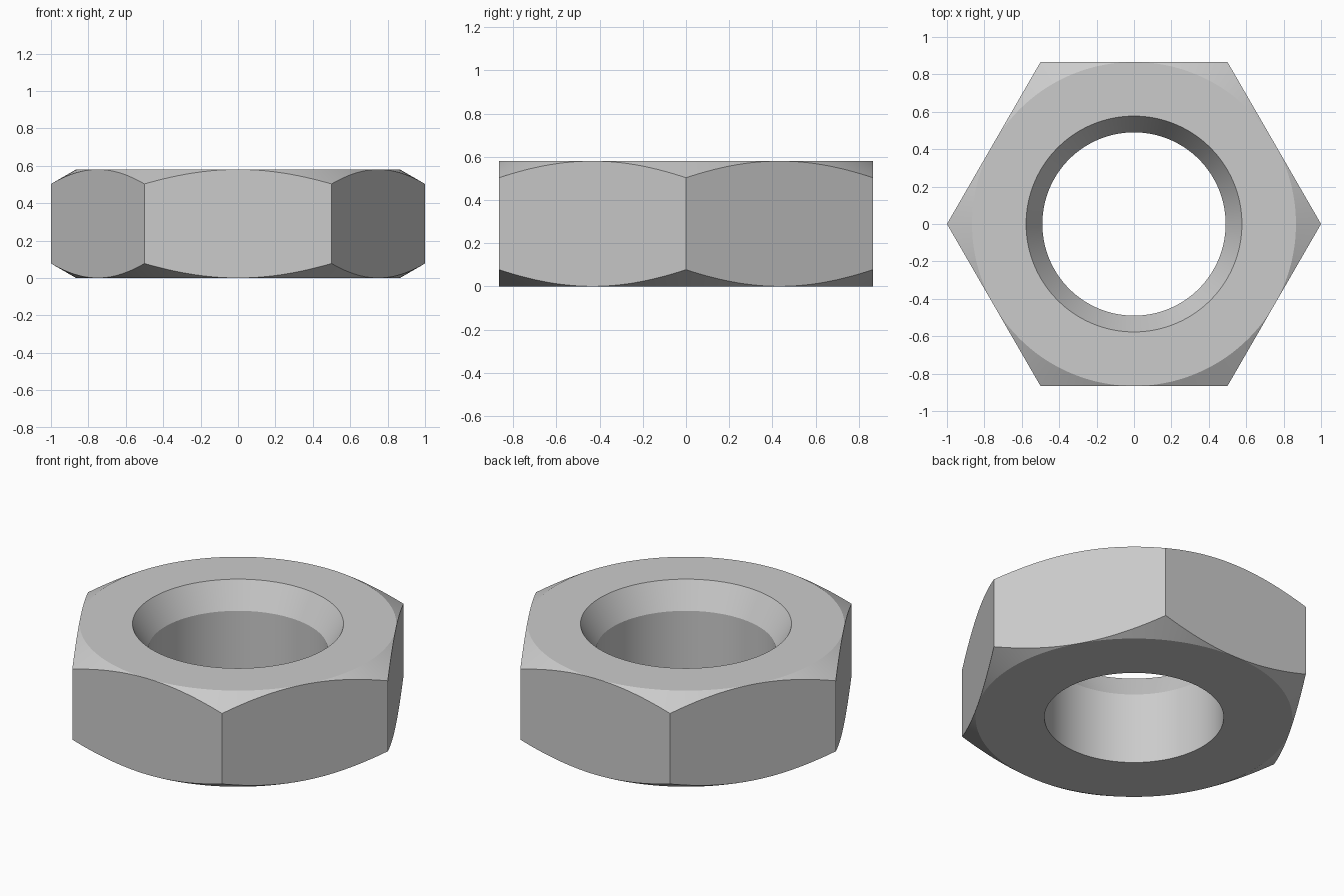
import bpy
import bmesh
from math import cos, sin, tan, pi, radians

cube = bpy.data.objects.get("Cube")
if cube:
    bpy.data.objects.remove(cube, do_unlink=True)

SEGMENTS = 192
HEIGHT = 0.58
FLAT = cos(pi / 6)          # centre to the middle of each flat
BORE, MOUTH = 0.49, 0.577   # hole radius, countersink rim radius
SLOPE = tan(radians(30))
SINK = (MOUTH - BORE) / SLOPE

steel = bpy.data.materials.new("plain steel grey")
steel.use_nodes = True
colour = (0.6, 0.6, 0.6, 1)
steel.diffuse_color = colour
steel.node_tree.nodes["Principled BSDF"].inputs["Base Color"].default_value = colour


def section(angle):
    """Radial cross-section (radius, height) of the nut at an angle."""
    outer = FLAT / cos(angle % (pi / 3) - pi / 6)
    drop = (outer - FLAT) * SLOPE
    return [(BORE, 0), (FLAT, 0), (outer, drop), (outer, HEIGHT - drop),
            (FLAT, HEIGHT), (MOUTH, HEIGHT), (BORE, HEIGHT - SINK)]


# Hexagonal nut: the cross-section swept round the axis
bm = bmesh.new()
loops = []
for i in range(SEGMENTS):
    a = 2 * pi * i / SEGMENTS
    loops.append([bm.verts.new((r * cos(a), r * sin(a), z)) for r, z in section(a)])
for i, here in enumerate(loops):
    there = loops[(i + 1) % SEGMENTS]
    for k in range(len(here)):
        n = (k + 1) % len(here)
        bm.faces.new((here[k], there[k], there[n], here[n]))

# Close the chamfer where it vanishes at the middle of each flat
bmesh.ops.remove_doubles(bm, verts=bm.verts, dist=1e-5)
bmesh.ops.recalc_face_normals(bm, faces=bm.faces)
mesh = bpy.data.meshes.new("hex_nut")
bm.to_mesh(mesh)
bm.free()
mesh.materials.append(steel)
nut = bpy.data.objects.new("hex_nut", mesh)
bpy.context.collection.objects.link(nut)

# Smooth bore and chamfers, crisp edges
bpy.ops.object.select_all(action="DESELECT")
nut.select_set(True)
bpy.context.view_layer.objects.active = nut
bpy.ops.object.shade_smooth_by_angle(angle=radians(25))
